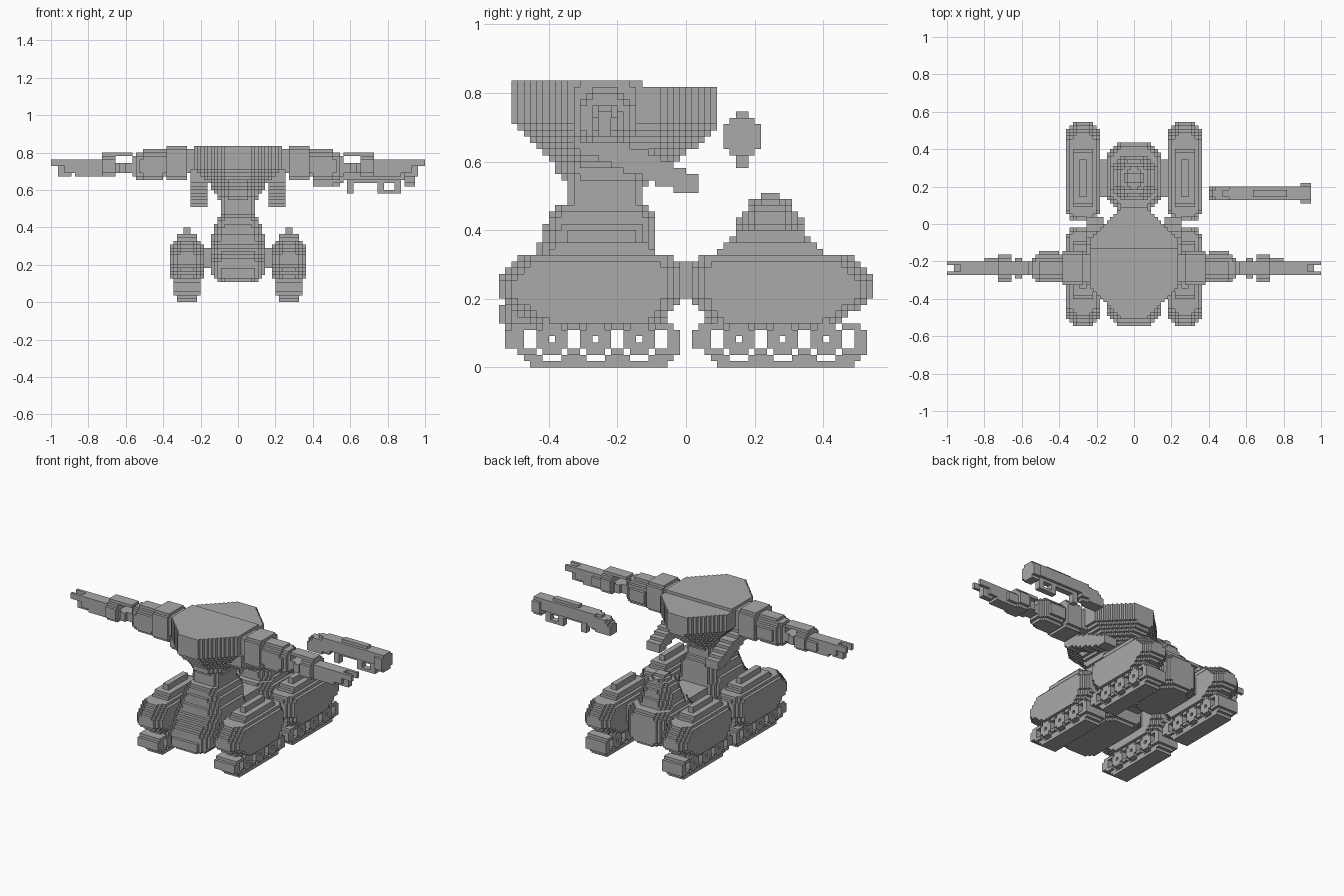
import bpy
from math import floor, ceil

if "Cube" in bpy.data.objects:
    bpy.data.objects.remove(bpy.data.objects["Cube"])

U = 2 / 110  # size of one block; all part sizes below are counted in blocks

grey = bpy.data.materials.new("grey")
grey.diffuse_color = (0.4, 0.4, 0.4, 1)
grey.use_nodes = True
grey.node_tree.nodes["Principled BSDF"].inputs["Base Color"].default_value = grey.diffuse_color


def box(x0, x1, y0, y1, z0, z1):
    return {(x, y, z) for x in range(x0, x1) for y in range(y0, y1) for z in range(z0, z1)}


def taper(axis, *stations):
    """Stepped loft along an axis. Station: (position, a0, a1, b0, b1, corner cut)."""
    cells = set()
    for s, e in zip(stations, stations[1:]):
        for t in range(round(s[0]), round(e[0])):
            f = (t + 0.5 - s[0]) / (e[0] - s[0])
            a0, a1, b0, b1, cut = (p + (q - p) * f for p, q in zip(s[1:], e[1:]))
            for a in range(floor(a0), ceil(a1)):
                for b in range(floor(b0), ceil(b1)):
                    da = min(a + 0.5 - a0, a1 - a - 0.5)
                    db = min(b + 0.5 - b0, b1 - b - 0.5)
                    if da >= 0 and db >= 0 and da + db >= cut:
                        cell = [a, b]
                        cell.insert(axis, t)
                        cells.add(tuple(cell))
    return cells


def flip_x(cells):
    return {(-1 - x, y, z) for x, y, z in cells}


def flip_y(cells):
    return {(x, -1 - y, z) for x, y, z in cells}


def shift_y(cells, d):
    return {(x, y + d, z) for x, y, z in cells}


def part(name, cells):
    """Turn a set of blocks into a mesh holding only the outer faces."""
    index, faces = {}, []
    for cell in sorted(cells):
        for axis in range(3):
            b, c = (axis + 1) % 3, (axis + 2) % 3
            for side in (0, 1):
                near = list(cell)
                near[axis] += 2 * side - 1
                if tuple(near) in cells:
                    continue
                quad = []
                for ob, oc in ((0, 0), (1, 0), (1, 1), (0, 1)):
                    v = list(cell)
                    v[axis] += side
                    v[b] += ob
                    v[c] += oc
                    quad.append(index.setdefault(tuple(v), len(index)))
                faces.append(quad if side else quad[::-1])
    mesh = bpy.data.meshes.new(name)
    mesh.from_pydata([(x * U, y * U, z * U) for x, y, z in index], [], faces)
    mesh.materials.append(grey)
    bpy.context.collection.objects.link(bpy.data.objects.new(name, mesh))


def pair(name, cells):
    part("right_" + name, cells)
    part("left_" + name, flip_x(cells))


# Track pods: armoured hull with a two-step hatch on top
pod = taper(2, (7, 11, 19, -23.6, -4, 2), (8, 10, 20, -25.4, -3, 3), (11, 10, 20, -30, -1, 3),
            (14, 10, 20, -30, -1, 3), (16, 10, 20, -28, -1, 3), (18, 11, 19, -26, -2, 2))
hatch = box(12, 18, -22, -5, 18, 19) | box(12, 18, -21, -6, 19, 20) | box(14, 16, -19, -8, 20, 22)
pair("front_pod", pod | hatch)
pair("back_pod", flip_y(pod | hatch))

# Running gear: belt outline with see-through gaps around three wheels
track = taper(2, (0, 12, 18, -24, -4, 0), (1, 12, 18, -25, -3, 0), (3, 11, 19, -28, -1, 0))
track |= box(11, 19, -29, -1, 3, 6) | box(11, 19, -28, -2, 6, 7)
for w in (-22, -15, -8):
    track -= box(11, 19, w, w + 1, 4, 5) | box(11, 19, w - 1, w + 2, 1, 2)
    for y in (w - 2, w + 2):
        track -= box(11, 19, y, y + 1, 2, 3) | box(11, 19, y, y + 1, 6, 7)
for g in (-26, -19, -12, -5):
    track -= box(11, 19, g, g + 2, 3, 6)
pair("front_track", track)
pair("back_track", shift_y(track, 30))

# Axles and the spine joining front and back
axle = taper(1, (8, -10, 10, 10, 16, 1), (19, -10, 10, 10, 16, 1))
part("back_axle", axle)
part("front_axle", flip_y(axle))
part("spine", box(-5, 5, -6, 7, 11, 17))

# Front chassis rising into the waist
part("front_chassis", taper(2, (6, -5, 5, -28, -5, 2), (8, -8, 8, -30, -4, 3),
                            (12, -8, 8, -29, -4, 3), (18, -8, 8, -24, -5, 3),
                            (22, -7, 7, -23, -5, 3), (24, -6, 6, -22, -5, 2),
                            (26, -5, 5, -21, -6, 2)))
part("waist", taper(2, (26, -5, 5, -19, -7, 2), (30, -5, 5, -19, -7, 2)))

# Back chassis with a domed cover
part("back_chassis", taper(2, (6, -5, 5, 6, 22, 3), (8, -8, 8, 4, 24, 4),
                           (16, -8, 8, 4, 24, 4), (18, -7, 7, 5, 23, 4)))
dome = [(z, -r, r, 13.5 - r, 13.5 + r, r * 0.6)
        for z, r in ((18, 7), (20, 6.2), (22, 5.7), (24, 5), (26, 3.6), (28, 1.2))]
part("dome", taper(2, *dome))

# Chest: six-sided wedge flaring upward, raised plate over the front
chest = taper(2, (29, -5, 5, -19, -7, 2), (32, -6.5, 6.5, -21, -3, 4),
              (35, -8.5, 8.5, -23.5, 1, 6), (39, -12.5, 12.5, -28, 5, 9),
              (45, -13, 13, -28, 5, 9.5), (46, -12, 12, -28, 5, 9))
part("chest", chest - box(-13, 13, -7, 6, 45, 46))

# Rear struts sloping down from the chest sides
pair("strut", taper(1, (-18, 9, 14, 35, 39, 0), (-12, 9, 14, 32.5, 37, 0),
                    (-1, 9, 14, 28, 32, 0), (2, 9, 14, 28, 30.5, 0)))

# Shoulders
pair("shoulder", taper(0, (10, -17, -9, 38, 45, 1), (15, -17, -9, 38, 45, 1))
     | taper(0, (15, -18, -8, 36, 46, 2), (21, -18, -8, 36, 46, 2)))

# Arms held straight out to the sides
pair("upper_arm", taper(0, (21, -17, -9, 37, 44, 2), (23, -17.5, -8, 36, 44, 2),
                        (28, -17, -8.5, 36, 44, 2), (31, -15, -11, 37, 43, 1))
     | box(21, 28, -15, -11, 44, 45))
pair("elbow", box(31, 36, -15, -11, 38, 41) | box(33, 35, -16, -10, 38, 41))
pair("cuff", taper(0, (36, -17, -9, 37, 43, 2), (40, -17, -9, 37, 43, 2)))
pair("arm_plate", box(31, 40, -15, -11, 43, 44))
pair("forearm", taper(0, (40, -15, -10, 37, 42, 1), (48, -15, -11, 37, 42, 1)))
pair("hand", box(48, 51, -15, -11, 38, 42) | box(51, 55, -15, -14, 40, 42)
     | box(51, 55, -12, -11, 40, 42) | box(51, 53, -14, -12, 39, 41)
     | box(49, 53, -14, -12, 37, 39))

# Separate weapon floating behind the right arm
part("weapon_stock", taper(0, (22, 7, 11, 34, 37, 1), (24, 7, 11, 34, 39, 1),
                           (28, 7, 11, 34, 40, 1), (31, 7, 11, 35, 40, 1)))
part("weapon_body", taper(0, (31, 7, 11, 36, 40, 1), (49, 7, 11, 36, 40, 1))
     | box(35, 45, 8, 10, 40, 41))
part("weapon_muzzle", taper(0, (49, 6, 12, 34, 40, 2), (52, 6, 12, 34, 40, 2)))
part("weapon_grip", box(32, 34, 8, 10, 32, 36) | box(34, 41, 8, 10, 35, 36))
part("weapon_guard", box(41, 48, 8, 10, 32, 36) - box(43, 46, 8, 10, 33, 35))
